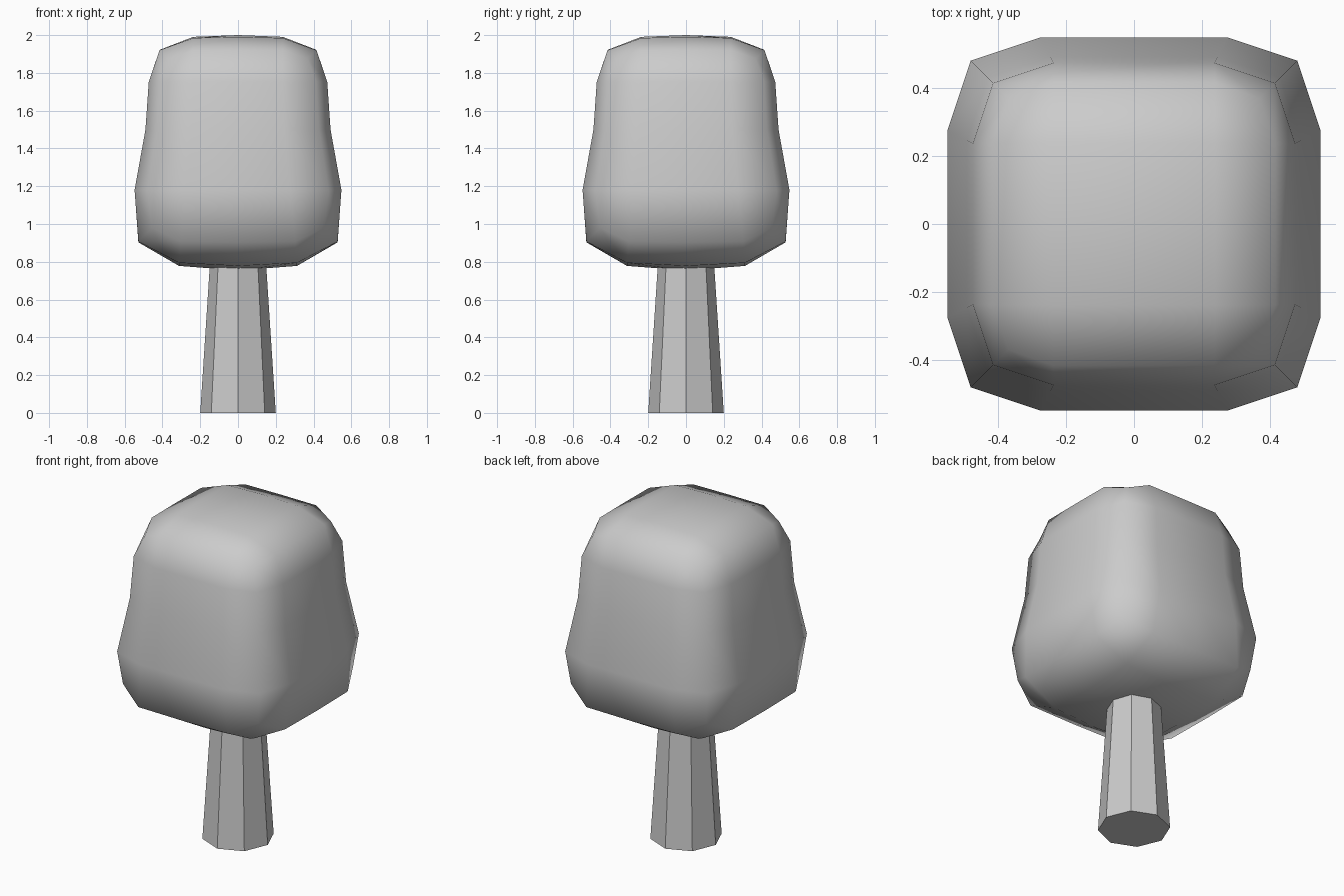
import bpy, bmesh

if "Cube" in bpy.data.objects:
    bpy.data.objects.remove(bpy.data.objects["Cube"])

# Trunk: tapered octagonal post, flat shaded, ending inside the crown
bpy.ops.mesh.primitive_cone_add(vertices=8, radius1=0.20, radius2=0.135,
                                depth=1.0, location=(0, 0, 0.5))
bpy.context.object.name = "trunk"

# Crown: cube cut once per face, with rows widened toward the bottom
bpy.ops.mesh.primitive_cube_add(size=2)
crown = bpy.context.object
crown.name = "crown"
rows = {1: (0.475, 1.972), 0: (0.47, 1.533), -1: (0.625, 0.827)}  # half width, height
caps = {1: 0.05, -1: -0.13}  # bulge at the top and bottom centres

bm = bmesh.new()
bm.from_mesh(crown.data)
bmesh.ops.subdivide_edges(bm, edges=bm.edges[:], cuts=1, use_grid_fill=True)
for v in bm.verts:
    row = round(v.co.z)
    width, height = rows[row]
    if abs(v.co.x) < 0.1 and abs(v.co.y) < 0.1:
        height += caps[row]
    v.co = (v.co.x * width, v.co.y * width, height)
for f in bm.faces:
    f.smooth = True
bm.to_mesh(crown.data)
bm.free()

# One level of subdivision rounds the corners
sub = crown.modifiers.new("rounding", 'SUBSURF')
sub.levels = sub.render_levels = 1
sub.use_limit_surface = False
